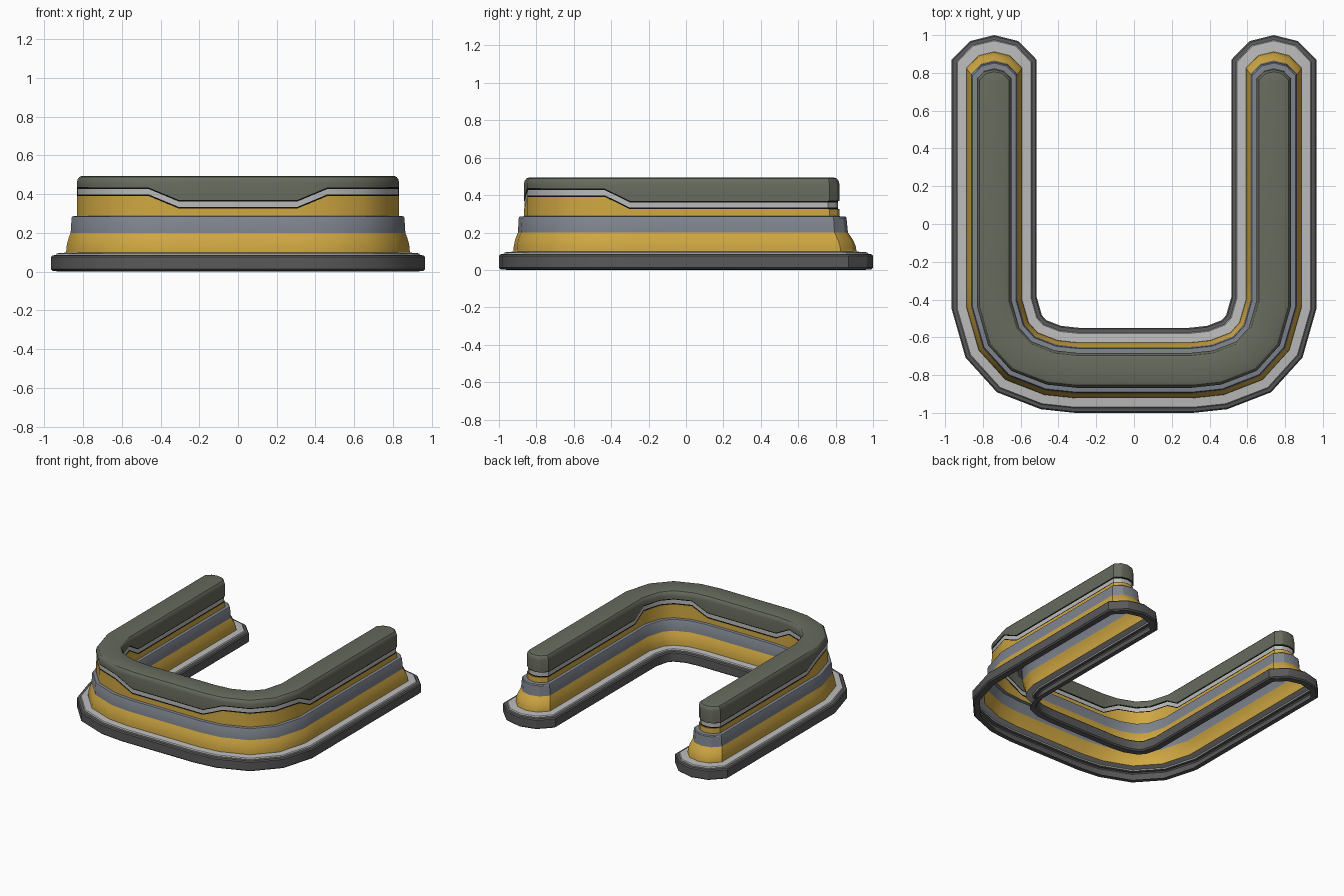
import bpy, bmesh, math
from mathutils import Vector

if "Cube" in bpy.data.objects:
    bpy.data.objects.remove(bpy.data.objects["Cube"])

# Centreline of the U (left half, arm end to front middle); flag = stripe is raised here
HALF = [(-.74, .87, 0), (-.74, -.30, 0), (-.74, -.42, 1), (-.69, -.595, 1),
        (-.595, -.70, 1), (-.44, -.76, 1), (-.30, -.775, 0)]
PATH = HALF + [(-x, y, f) for x, y, f in reversed(HALF)]
N = len(PATH)
RISE = .065


def material(name, rgb):
    m = bpy.data.materials.new(name)
    m.diffuse_color = (*rgb, 1)
    m.use_nodes = True
    m.node_tree.nodes["Principled BSDF"].inputs["Base Color"].default_value = m.diffuse_color
    return m


gold = material("gold", (.63, .39, .055))
olive = material("olive_grey", (.135, .145, .11))
steel = material("steel_grey", (.21, .23, .27))
light = material("light_grey", (.5, .5, .5))
dark = material("dark_grey", (.10, .10, .10))
black = material("black", (.004, .004, .004))


def offset(d, tip):
    """Mitred offset of the centreline to one side, with arm ends trimmed for the cap."""
    p = [Vector((x, y)) for x, y, _ in PATH]
    p[0].y = p[-1].y = tip - .58 * abs(d)
    out = []
    for i in range(N):
        a = (p[i] - p[i - 1]).normalized() if i else (p[1] - p[0]).normalized()
        b = (p[i + 1] - p[i]).normalized() if i < N - 1 else a
        na, nb = Vector((a.y, -a.x)), Vector((b.y, -b.x))
        m = (na + nb).normalized()
        out.append(p[i] + m * d / m.dot(na))
    return out


def ring(d, tip, z, wave):
    """Closed outline: outer side, right cap, inner side, left cap."""
    hz = [z + RISE * f * wave for _, _, f in PATH]
    outer = [(*v, h) for v, h in zip(offset(d, tip), hz)]
    inner = [(*v, h) for v, h in zip(offset(-d, tip), hz)]
    cap = [(.57 * d, tip - .14 * d), (0, tip), (-.57 * d, tip - .14 * d)]
    right = [(.74 + x, y, z) for x, y in cap]
    left = [(-.74 + x, y, z) for x, y in cap]
    return outer + right + inner[::-1] + left


def band(name, mat, profile, closed_top=False):
    """Loft through rings given as (half width, arm tip y, z, wave)."""
    bm = bmesh.new()
    rings = [[bm.verts.new(c) for c in ring(*p)] for p in profile]
    n = len(rings[0])
    for a, b in zip(rings, rings[1:]):
        for i in range(n):
            j = (i + 1) % n
            bm.faces.new((a[i], a[j], b[j], b[i]))
    if closed_top:
        t = rings[-1]
        inner = t[N + 3:2 * N + 3][::-1]
        for i in range(N - 1):
            bm.faces.new((t[i], t[i + 1], inner[i + 1], inner[i]))
        bm.faces.new(t[N - 1:N + 4])
        bm.faces.new(t[2 * N + 2:] + [t[0]])
    bmesh.ops.recalc_face_normals(bm, faces=bm.faces)
    # open shells: make the outermost wall face outwards
    f = max(bm.faces, key=lambda q: q.calc_center_median().x)
    if f.normal.x < 0:
        bmesh.ops.reverse_faces(bm, faces=bm.faces)
    me = bpy.data.meshes.new(name)
    bm.to_mesh(me)
    bm.free()
    ob = bpy.data.objects.new(name, me)
    bpy.context.collection.objects.link(ob)
    me.materials.append(mat)
    bpy.ops.object.select_all(action='DESELECT')
    ob.select_set(True)
    bpy.context.view_layer.objects.active = ob
    bpy.ops.object.shade_smooth_by_angle(angle=math.radians(30))
    return ob


# Plinth with an open underside
band("base_plinth", dark, [(.175, .95, .0, 0), (.215, .99, .003, 0), (.225, 1.0, .012, 0),
                           (.225, 1.0, .075, 0), (.218, .993, .083, 0), (.20, .975, .086, 0)])
band("base_trim", light, [(.20, .975, .086, 0), (.195, .97, .094, 0), (.147, .912, .098, 0)])

# Wall
band("lower_wall", gold, [(.147, .912, .098, 0), (.146, .908, .125, 0), (.140, .896, .155, 0),
                          (.132, .880, .180, 0), (.124, .866, .200, 0)])
band("middle_band", steel, [(.124, .866, .200, 0), (.119, .858, .278, 0),
                            (.115, .852, .285, 0), (.092, .822, .287, 0)])
band("upper_wall", gold, [(.092, .822, .287, 0), (.091, .820, .325, 1), (.089, .812, .325, 1)])

# Wavy stripe with dark edges
band("stripe_lower_edge", black, [(.089, .812, .325, 1), (.089, .812, .333, 1)])
band("wavy_stripe", light, [(.089, .812, .333, 1), (.089, .812, .361, 1)])
band("stripe_upper_edge", black, [(.089, .812, .361, 1), (.089, .812, .369, 1)])

# Counter top with rounded rim
band("counter_top", olive, [(.089, .812, .369, 1), (.092, .82, .369, 1), (.092, .82, .458, 0),
                            (.088, .816, .476, 0), (.078, .806, .489, 0),
                            (.064, .790, .494, 0)], closed_top=True)
